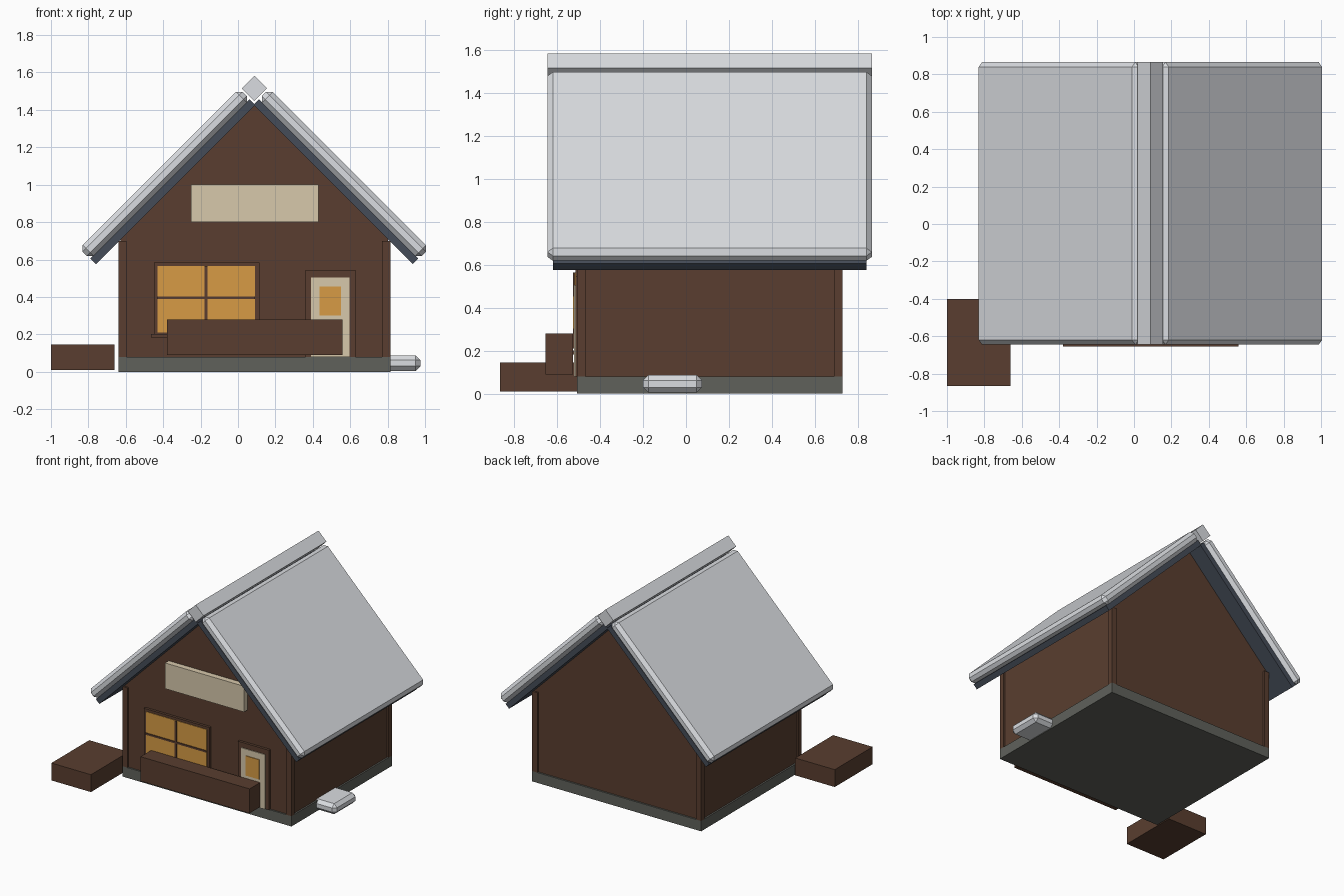
import bpy
import bmesh
from math import radians, sqrt
from mathutils import Matrix, Vector

if "Cube" in bpy.data.objects:
    bpy.data.objects.remove(bpy.data.objects["Cube"])


def material(name, r, g, b):
    mat = bpy.data.materials.new(name)
    mat.use_nodes = True
    mat.diffuse_color = (r, g, b, 1)
    bsdf = mat.node_tree.nodes["Principled BSDF"]
    bsdf.inputs["Base Color"].default_value = (r, g, b, 1)
    bsdf.inputs["Roughness"].default_value = 0.9
    return mat


WOOD = material("brown wood", 0.10, 0.048, 0.029)
STONE = material("grey stone", 0.115, 0.12, 0.105)
SLATE = material("dark slate", 0.06, 0.073, 0.098)
SNOW = material("snow", 0.70, 0.72, 0.75)
CREAM = material("cream paint", 0.68, 0.58, 0.41)
GLOW = material("amber glass", 0.68, 0.33, 0.06)

RIDGE_X = 0.0875            # centre line of the house
ROOF_Y = (-0.645, 0.865)


def finish(name, bm, mat):
    bmesh.ops.recalc_face_normals(bm, faces=bm.faces)
    mesh = bpy.data.meshes.new(name)
    bm.to_mesh(mesh)
    bm.free()
    mesh.materials.append(mat)
    obj = bpy.data.objects.new(name, mesh)
    bpy.context.collection.objects.link(obj)
    return obj


def box(name, mat, xs, ys, zs, bevel=0, matrix=None):
    """Axis-aligned box given as ranges, optionally chamfered and placed."""
    bm = bmesh.new()
    bmesh.ops.create_cube(bm, size=1)
    for v in bm.verts:
        v.co = Vector(r[0] + (c + 0.5) * (r[1] - r[0])
                      for c, r in zip(v.co, (xs, ys, zs)))
    if bevel:
        bmesh.ops.bevel(bm, geom=bm.edges[:], offset=bevel, segments=1,
                        affect='EDGES')
    if matrix:
        bm.transform(matrix)
    return finish(name, bm, mat)


# Foundation and gabled walls
box("foundation", STONE, (-0.64, 0.815), (-0.507, 0.728), (0, 0.08))
half, apex = 0.715, 1.4225
bm = bmesh.new()
profile = [(-half, 0.08), (half, 0.08), (half, apex - half), (0, apex),
           (-half, apex - half)]
gable = bm.faces.new([bm.verts.new((RIDGE_X + x, -0.495, z)) for x, z in profile])
extruded = bmesh.ops.extrude_face_region(bm, geom=[gable])
bmesh.ops.translate(bm, vec=(0, 1.21, 0), verts=[
    g for g in extruded["geom"] if isinstance(g, bmesh.types.BMVert)])
finish("walls", bm, WOOD)

# Corner posts
for side, x in (("right", -0.64), ("left", 0.77)):
    for end, y in (("front", -0.507), ("back", 0.688)):
        box(f"{end}_{side}_post", WOOD, (x, x + 0.045), (y, y + 0.04), (0.08, 0.7))

# Roof: each slope is a flat slab turned 45 degrees about the ridge line
for name, mirror in (("right", 1), ("left", -1)):
    place = (Matrix.Translation((RIDGE_X, 0, apex))
             @ Matrix.Diagonal((mirror, 1, 1, 1))
             @ Matrix.Rotation(radians(-45), 4, 'Y'))
    box(f"{name}_roof_panel", SLATE, (-1.198, 0.006), (-0.62, 0.84),
        (0, 0.042), matrix=place)
    box(f"{name}_roof_snow", SNOW, (-1.201, 0.008), ROOF_Y,
        (0.04, 0.122), bevel=0.025, matrix=place)

# Diamond ridge cap
side = 0.135 / sqrt(2) / 2
box("ridge_snow", SNOW, (-side, side), ROOF_Y, (-side, side),
    matrix=Matrix.Translation((RIDGE_X, 0, 1.515))
    @ Matrix.Rotation(radians(45), 4, 'Y'))

# Window
box("window_frame", WOOD, (-0.45, 0.115), (-0.515, -0.49), (0.2, 0.585))
box("window_glass", GLOW, (-0.43, 0.092), (-0.519, -0.51), (0.21, 0.565))
box("window_mullion", WOOD, (-0.178, -0.163), (-0.525, -0.51), (0.21, 0.565))
box("window_crossbar", WOOD, (-0.43, 0.092), (-0.525, -0.51), (0.388, 0.402))
box("window_sill", WOOD, (-0.465, 0.13), (-0.535, -0.49), (0.183, 0.202))

# Door
box("door_frame", WOOD, (0.36, 0.627), (-0.515, -0.49), (0.08, 0.545))
box("door", CREAM, (0.39, 0.597), (-0.521, -0.5), (0.08, 0.505))
box("door_glass", GLOW, (0.435, 0.55), (-0.527, -0.519), (0.302, 0.455))

# Blank board above the entrance
box("gable_board", CREAM, (-0.25, 0.43), (-0.54, -0.49), (0.8, 1.0))

# Yard pieces
box("planter", WOOD, (-0.38, 0.558), (-0.655, -0.525), (0.09, 0.28))
box("wood_crate", WOOD, (-1.0, -0.66), (-0.865, -0.4), (0.01, 0.145))
box("snow_drift", SNOW, (0.7, 0.975), (-0.2, 0.075), (0.005, 0.087), bevel=0.025)
